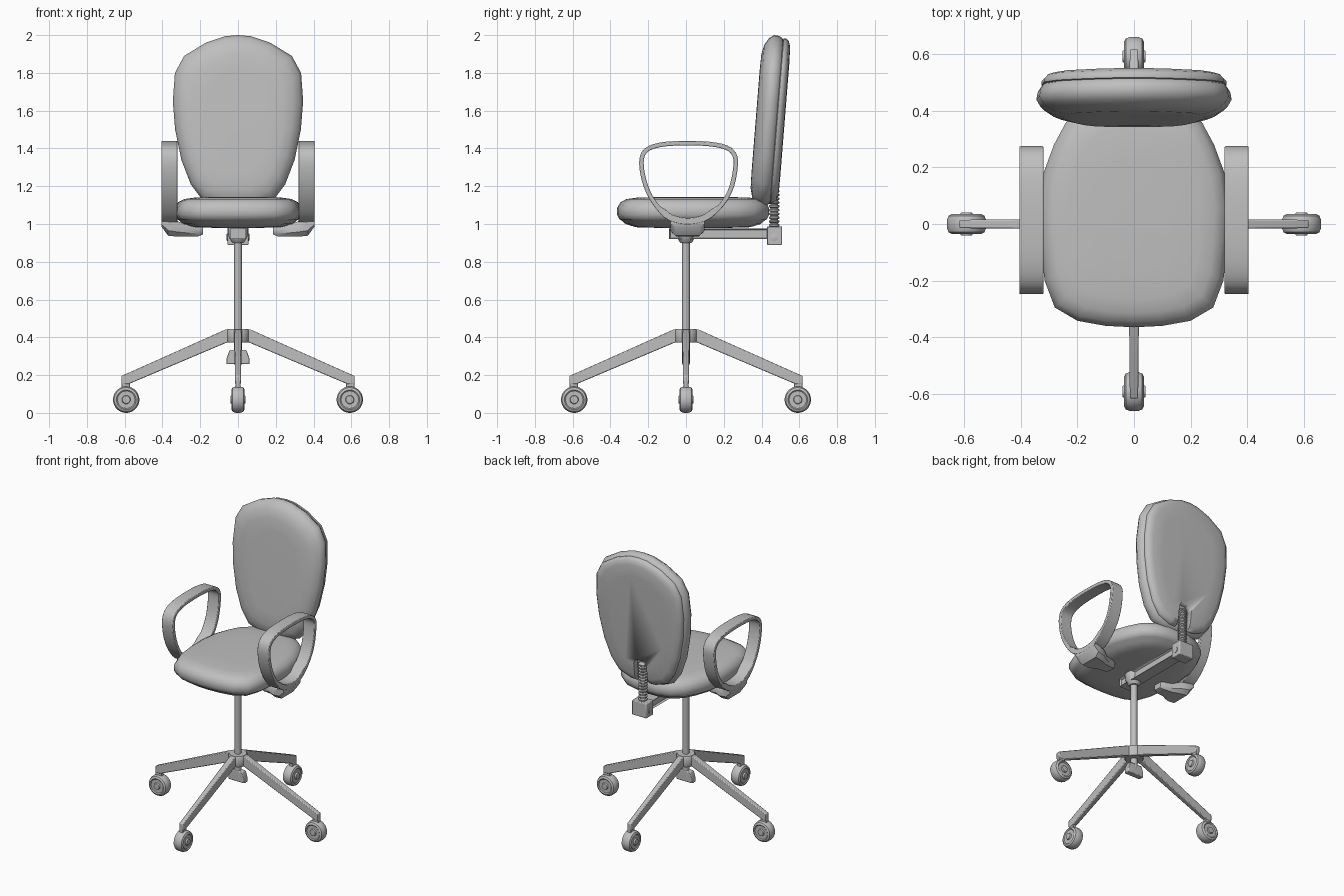
import bpy, bmesh
from math import pi, sin, cos
from mathutils import Vector, Matrix

if "Cube" in bpy.data.objects:
    bpy.data.objects.remove(bpy.data.objects["Cube"])

grey = bpy.data.materials.new("plain grey")
grey.use_nodes = True
GREY = (0.52, 0.52, 0.52, 1)
grey.diffuse_color = GREY
grey.node_tree.nodes["Principled BSDF"].inputs["Base Color"].default_value = GREY


def finish(name, bm, angle=40, bevel=0):
    bmesh.ops.recalc_face_normals(bm, faces=bm.faces)
    mesh = bpy.data.meshes.new(name)
    bm.to_mesh(mesh)
    bm.free()
    obj = bpy.data.objects.new(name, mesh)
    bpy.context.collection.objects.link(obj)
    mesh.materials.append(grey)
    bpy.ops.object.select_all(action='DESELECT')
    obj.select_set(True)
    bpy.context.view_layer.objects.active = obj
    bpy.ops.object.shade_smooth_by_angle(angle=angle * pi / 180)
    if bevel:
        mod = obj.modifiers.new("soft edges", 'BEVEL')
        mod.width, mod.segments = bevel, 2
        mod.limit_method = 'ANGLE'
    return obj


def skin(rings, matrix=Matrix(), looped=False):
    """Bridge equal rings of points; cap the ends unless looped."""
    bm = bmesh.new()
    vs = [[bm.verts.new(matrix @ Vector(p)) for p in r] for r in rings]
    n = len(vs[0])
    pairs = list(zip(vs, vs[1:])) + ([(vs[-1], vs[0])] if looped else [])
    for a, b in pairs:
        for i in range(n):
            j = (i + 1) % n
            bm.faces.new((a[i], a[j], b[j], b[i]))
    if not looped:
        bm.faces.new(vs[0])
        bm.faces.new(vs[-1])
    return bm


def lathe(name, axis, centre, profile, n=16, matrix=Matrix()):
    """Rings of (position, radius) along an axis."""
    k = "xyz".index(axis)
    rings = []
    for pos, r in profile:
        ring = []
        for i in range(n):
            t = 2 * pi * (i + 0.5) / n
            p = [r * cos(t), r * sin(t)]
            p.insert(k, pos)
            ring.append(Vector(p) + Vector(centre))
        rings.append(ring)
    return finish(name, skin(rings, matrix))


def beam(name, stations, matrix=Matrix(), bevel=0.005):
    """Box along x from stations of (x, half width, low z, high z)."""
    rings = [[(x, -w, lo), (x, w, lo), (x, w, hi), (x, -w, hi)]
             for x, w, lo, hi in stations]
    return finish(name, skin(rings, matrix), bevel=bevel)


def pad(name, half, layers, place):
    """Upholstered shape: mirrored outline, layers of (height, inset)."""
    outline = half + [(-u, v) for u, v in half[-2:0:-1]]
    vs = [v for _, v in half]
    mid, hv = (max(vs) + min(vs)) / 2, (max(vs) - min(vs)) / 2
    hu = max(u for u, _ in half)
    rings = [[place(u * (1 - i / hu), mid + (v - mid) * (1 - i / hv), h)
              for u, v in outline] for h, i in layers]
    return finish(name, skin(rings), 50)


def smooth_loop(pts, steps=3):
    """Closed curve passing through the points."""
    n, out = len(pts), []
    for i in range(n):
        a, b, c, d = (Vector(pts[(i + k) % n]) for k in (-1, 0, 1, 2))
        for s in range(steps):
            t = s / steps
            out.append(0.5 * (2 * b + (c - a) * t + (2 * a - 5 * b + 4 * c - d) * t ** 2
                              + (3 * b - a - 3 * c + d) * t ** 3))
    return out


# Seat cushion
pad("seat_cushion",
    [(0, -.365), (.1, -.36), (.2, -.342), (.28, -.295), (.316, -.2), (.33, -.07),
     (.335, .06), (.32, .18), (.283, .28), (.24, .36), (.17, .415), (.08, .44), (0, .44)],
    [(.98, .2), (.983, .1), (1, .045), (1.02, .022), (1.025, .012), (1.05, 0), (1.085, 0),
     (1.115, .018), (1.132, .05), (1.139, .1), (1.143, .2)],
    lambda u, v, h: (u, v, h))

# Backrest: front cushion and rear shell share one leaning outline
back_half = [(0, 2), (.07, 1.994), (.17, 1.96), (.285, 1.89), (.334, 1.8), (.345, 1.65),
             (.333, 1.5), (.3, 1.34), (.25, 1.21), (.19, 1.13), (.1, 1.095), (0, 1.09)]


def lean(u, v, h):
    return (u, .335 + .08 * (v - 1.1) + h, v)


pad("back_cushion", back_half,
    [(-.002, .18), (0, .1), (.012, .05), (.035, .015), (.06, 0), (.085, .004),
     (.105, .016), (.112, .03)], lean)
shell = pad("back_shell", back_half,
            [(.106, .03), (.112, .018), (.125, .018), (.14, .032), (.149, .06), (.152, .14)], lean)

# Slot in the shell for the back support
slot = [(.048, .95), (.048, 1.24), (.03, 1.27), (-.03, 1.27), (-.048, 1.24), (-.048, .95)]
cutter = finish("slot_cutter", skin([[(x, y, z) for x, z in slot] for y in (.4, .65)]))
cutter.hide_render = True
cut = shell.modifiers.new("slot", 'BOOLEAN')
cut.object, cut.operation, cut.solver = cutter, 'DIFFERENCE', 'EXACT'
bpy.context.view_layer.objects.active = shell
bpy.ops.object.modifier_apply(modifier=cut.name)
bpy.data.objects.remove(cutter)

# Ribbed back support
ribs = []
for i in range(13):
    z = .985 + i * .02
    ribs += [(z, .021), (z + .005, .028), (z + .012, .028), (z + .017, .021)]
lathe("back_support_bellows", 'z', (0, .467, 0), ribs)

# Support bar with sunken side panels, and its end block
turn = Matrix.Rotation(pi / 2, 4, 'Z')
bm = skin([[(x, -.042, .92), (x, .042, .92), (x, .042, .975), (x, -.042, .975)]
           for x in (-.09, .44)], turn)
bm.normal_update()
for f in [f for f in bm.faces if abs(f.normal.x) > .9]:
    bmesh.ops.inset_individual(bm, faces=[f], thickness=.01, depth=-.012)
finish("support_bar", bm)
beam("support_end_block", [(.43, .055, .888, .988), (.508, .055, .888, .988)], turn)
lathe("end_block_bolt", 'x', (0, .467, .93),
      [(-.061, .012), (-.059, .02), (.059, .02), (.061, .012)])

# Armrests: closed loop band and the bracket under the seat
arm_loop = smooth_loop(
    [(0, 1.44), (.13, 1.435), (.22, 1.415), (.265, 1.375), (.275, 1.315), (.255, 1.2),
     (.21, 1.11), (.13, 1.03), (.05, 1.0), (-.03, 1.0), (-.11, 1.03), (-.18, 1.11),
     (-.225, 1.2), (-.247, 1.3), (-.24, 1.37), (-.2, 1.412), (-.12, 1.434)])
for side, label in ((1, "left"), (-1, "right")):
    rings = []
    for i, p in enumerate(arm_loop):
        t = (arm_loop[(i + 1) % len(arm_loop)] - arm_loop[i - 1]).normalized()
        q = p + Vector((t.y, -t.x)) * (.024 + .012 * (p.y < 1.06))
        rings.append([(side * x, r.x, r.y) for x, r in
                      ((.32, p), (.405, p), (.405, q), (.32, q))])
    finish(label + "_arm_loop", skin(rings, looped=True), bevel=.004)
    bracket = []
    for x, w, lo, hi in ((.404, .09, .985, 1.03), (.37, .09, .938, 1.03),
                         (.32, .085, .933, 1.015), (.27, .055, .935, .995),
                         (.21, .045, .935, .99), (.185, .03, .945, .985)):
        cz, h = (lo + hi) / 2, (hi - lo) / 2
        bracket.append([(side * x, .008 + w * a, cz + h * b) for a, b in
                        ((-.7, -1), (.7, -1), (1, -.4), (1, .6), (.8, 1),
                         (-.8, 1), (-1, .6), (-1, -.4))])
    finish(label + "_arm_bracket", skin(bracket))

# Central column, collar, hub and the lower stop
lathe("gas_column", 'z', (0, 0, 0), [(.3, .021), (.92, .021)])
lathe("column_collar", 'z', (0, 0, 0),
      [(.9, .03), (.91, .038), (.935, .052), (.965, .055), (.99, .055)])
lathe("base_hub", 'z', (0, 0, 0), [(.372, .056), (.38, .06), (.438, .06), (.445, .055)])
beam("column_stop", [(-.062, .018, .258, .285), (-.045, .02, .258, .332),
                     (.045, .02, .258, .332), (.062, .018, .258, .285)])

# Four legs with casters
wheel = [(.041, .012), (.04, .02), (.03, .023), (.03, .046), (.035, .052),
         (.029, .064), (.014, .07)]
wheel = wheel + [(-y, r) for y, r in wheel[::-1]]
for i in range(4):
    m = Matrix.Rotation(i * pi / 2, 4, 'Z')
    tag = ("left", "back", "right", "front")[i]
    beam(tag + "_leg", [(.03, .02, .38, .444), (.065, .02, .37, .442),
                        (.58, .015, .152, .212), (.617, .015, .15, .196)], m)
    beam(tag + "_caster_fork", [(.572, .013, .08, .17), (.617, .013, .08, .17)], m, .003)
    lathe(tag + "_caster_wheel", 'y', (.592, 0, .07), wheel, 24, m)
